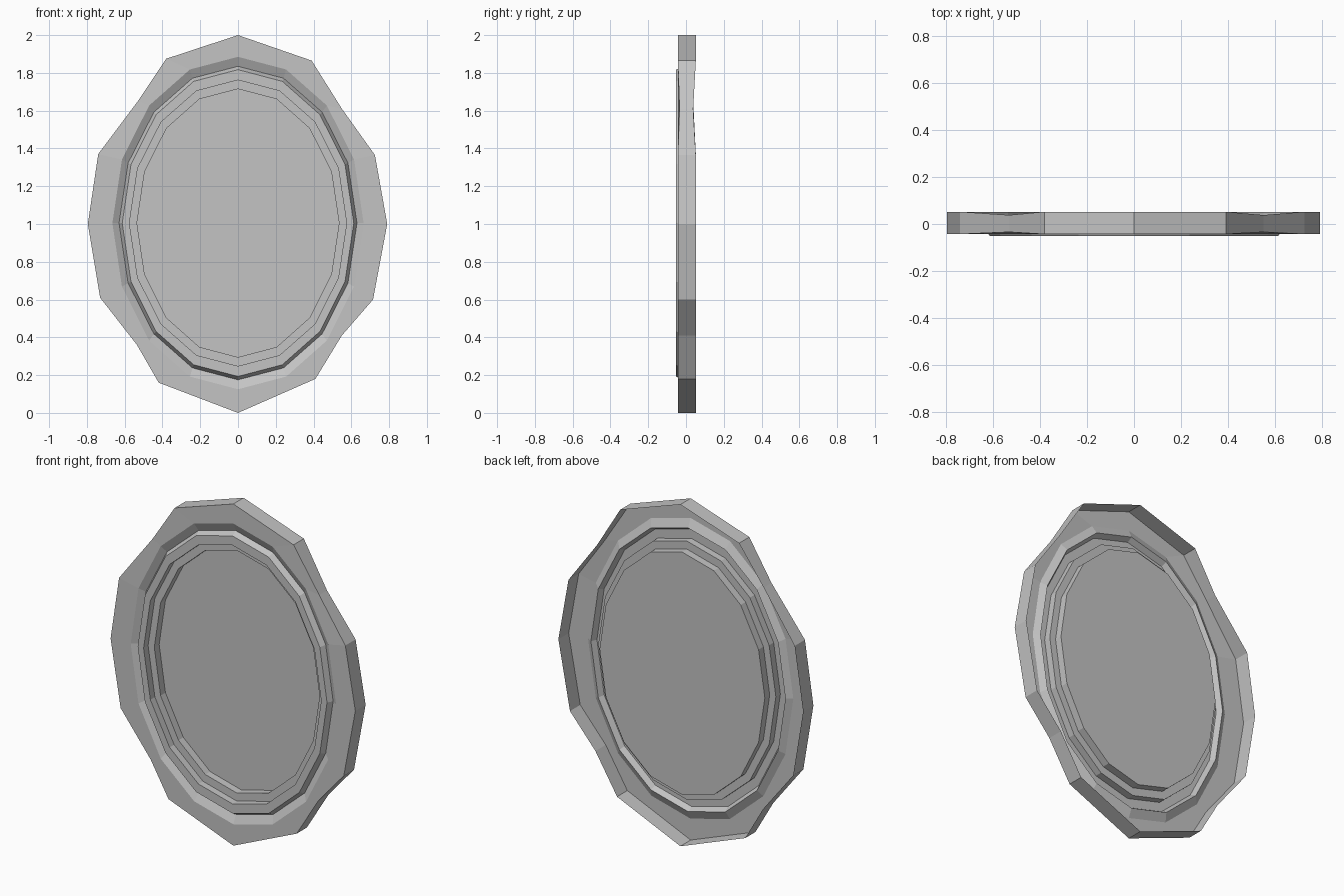
import bpy
from math import sin, cos, tau

cube = bpy.data.objects.get("Cube")
if cube:
    bpy.data.objects.remove(cube)

SIDES = 16
CENTRE_Z = 1.005

grey = bpy.data.materials.new("plain grey")
grey.use_nodes = True
colour = (0.55, 0.55, 0.55, 1)
grey.diffuse_color = colour
grey.node_tree.nodes["Principled BSDF"].inputs["Base Color"].default_value = colour


def oval(half_width, half_height, y):
    """Ring of points, clockwise from the top as seen from the front."""
    return [(half_width * sin(tau * i / SIDES), y,
             CENTRE_Z + half_height * cos(tau * i / SIDES)) for i in range(SIDES)]


def loft(name, rings, capped=False):
    """Open shell through successive rings, normals towards the front."""
    verts = [p for ring in rings for p in ring]
    faces = []
    for r in range(len(rings) - 1):
        a, b = r * SIDES, (r + 1) * SIDES
        for i in range(SIDES):
            j = (i + 1) % SIDES
            faces.append((a + i, b + i, b + j, a + j)[::-1])
    if capped:
        start = (len(rings) - 1) * SIDES
        faces.append(tuple(range(start, start + SIDES))[::-1])
    mesh = bpy.data.meshes.new(name)
    mesh.from_pydata(verts, [], faces)
    mesh.materials.append(grey)
    mesh.update()
    obj = bpy.data.objects.new(name, mesh)
    bpy.context.collection.objects.link(obj)
    # make the flat front faces point to -y
    if sum(p.normal.y * p.area for p in mesh.polygons) > 0:
        mesh.flip_normals()
    return obj


# Hand-cut outer outline, clockwise from the top
outline = [(0, 2), (.39, 1.865), (.55, 1.61), (.725, 1.365), (.79, 1),
           (.715, .6), (.55, .41), (.41, .18), (0, 0), (-.42, .16),
           (-.535, .36), (-.73, .61), (-.795, 1), (-.74, 1.37),
           (-.53, 1.65), (-.38, 1.875)]


def rim(y, pinched_y):
    """Outline ring, pinched thinner at the two upper notches."""
    return [(x, pinched_y if i in (2, 14) else y, z)
            for i, (x, z) in enumerate(outline)]


# Outer frame: side wall, flat border, slope down into the groove
groove = oval(.63, .83, -.02)
loft("outer_frame", [rim(.052, .038), rim(-.043, -.034),
                     oval(.665, .88, -.043), groove])

# Raised moulding with its recessed step
step = oval(.535, .71, -.01)
loft("inner_moulding", [groove, oval(.613, .812, -.052), oval(.575, .757, -.052),
                        oval(.575, .757, -.01), step])

# Recessed centre panel
loft("centre_panel", [step, oval(.535, .71, .035)], capped=True)
